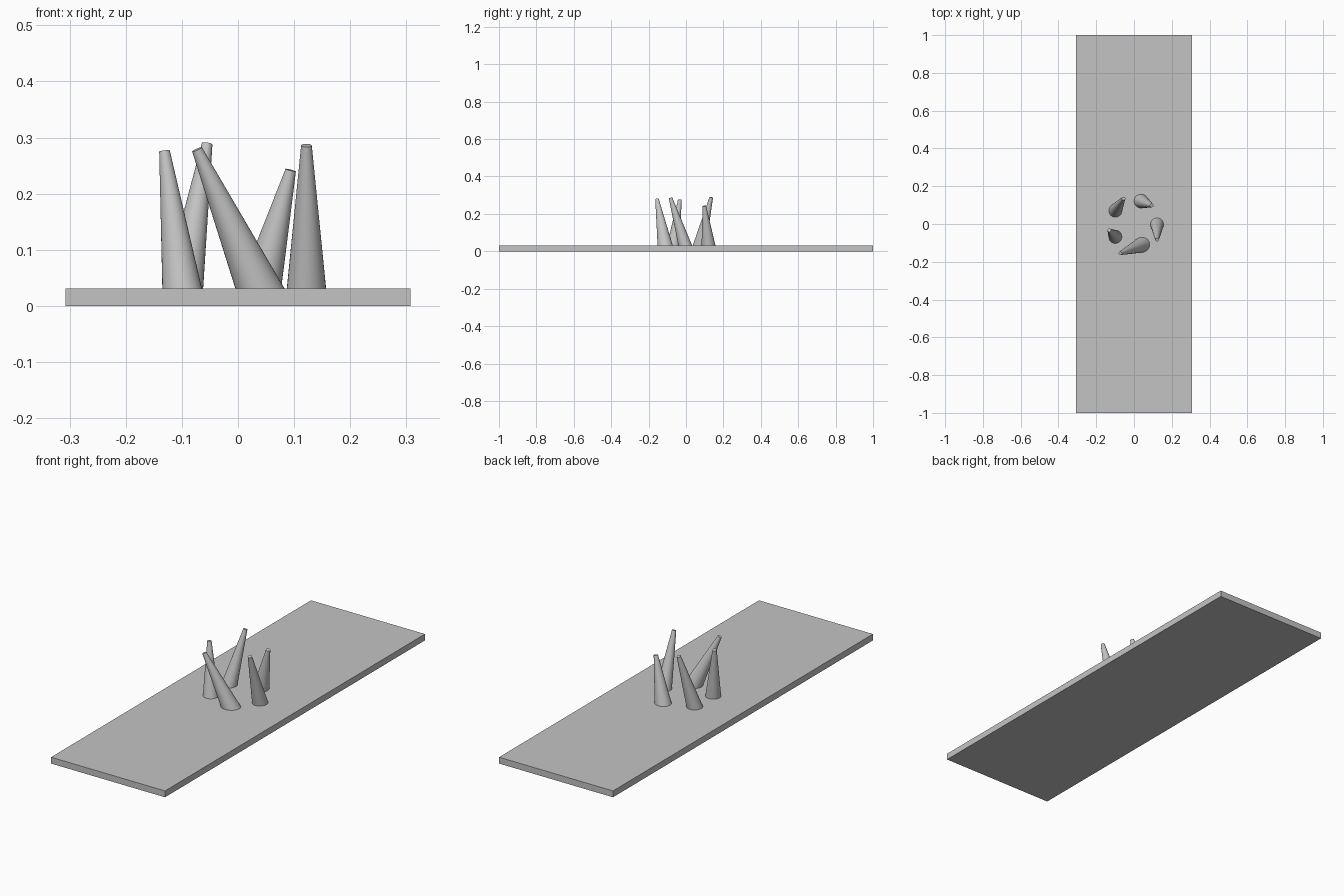
import bpy
import bmesh
from mathutils import Vector

cube = bpy.data.objects.get("Cube")
if cube:
    bpy.data.objects.remove(cube, do_unlink=True)

SLAB_TOP = 0.031

grey = bpy.data.materials.new("plain_grey")
grey.use_nodes = True
grey.diffuse_color = (0.55, 0.55, 0.55, 1)
grey.node_tree.nodes["Principled BSDF"].inputs["Base Color"].default_value = (0.55, 0.55, 0.55, 1)


def add_object(name, bm):
    mesh = bpy.data.meshes.new(name)
    bm.to_mesh(mesh)
    bm.free()
    mesh.materials.append(grey)
    obj = bpy.data.objects.new(name, mesh)
    bpy.context.collection.objects.link(obj)
    return obj


# Long flat base slab
bm = bmesh.new()
bmesh.ops.create_cube(bm, size=1)
bmesh.ops.scale(bm, vec=(0.614, 2, SLAB_TOP), verts=bm.verts)
bmesh.ops.translate(bm, vec=(0, 0, SLAB_TOP / 2), verts=bm.verts)
add_object("base_slab", bm)


def leaning_spike(name, foot, tip, foot_radius, tip_radius=0.0095):
    """Tapered spike from a foot on the slab to a tip, trimmed level inside the slab."""
    foot, tip = Vector((*foot, SLAB_TOP)), Vector(tip)
    axis = tip - foot
    extra = 0.25  # part of the length that runs on below the slab's top
    start = foot - axis * extra
    start_radius = foot_radius + (foot_radius - tip_radius) * extra
    bm = bmesh.new()
    bmesh.ops.create_cone(bm, cap_ends=True, segments=32, radius1=start_radius,
                          radius2=tip_radius, depth=(tip - start).length)
    turn = Vector((0, 0, 1)).rotation_difference(axis).to_matrix()
    bmesh.ops.rotate(bm, cent=(0, 0, 0), matrix=turn, verts=bm.verts)
    bmesh.ops.translate(bm, vec=(start + tip) / 2, verts=bm.verts)
    cut = bmesh.ops.bisect_plane(bm, geom=bm.verts[:] + bm.edges[:] + bm.faces[:],
                                 plane_co=(0, 0, SLAB_TOP / 2), plane_no=(0, 0, 1),
                                 clear_inner=True)
    rim = [g for g in cut["geom_cut"] if isinstance(g, bmesh.types.BMEdge)]
    bmesh.ops.contextual_create(bm, geom=rim)
    bmesh.ops.recalc_face_normals(bm, faces=bm.faces)
    obj = add_object(name, bm)
    bpy.ops.object.select_all(action="DESELECT")
    obj.select_set(True)
    bpy.context.view_layer.objects.active = obj
    bpy.ops.object.shade_smooth_by_angle()


# Ring of five leaning spikes
leaning_spike("spike_front_right", (-0.10, -0.067), (-0.131, -0.033, 0.276), 0.035)
leaning_spike("spike_back_right", (-0.097, 0.073), (-0.055, 0.135, 0.289), 0.035)
leaning_spike("spike_front", (0.037, -0.112), (-0.073, -0.155, 0.279), 0.040)
leaning_spike("spike_back", (0.040, 0.120), (0.094, 0.098, 0.242), 0.037)
leaning_spike("spike_left", (0.122, -0.005), (0.122, -0.083, 0.286), 0.035)
